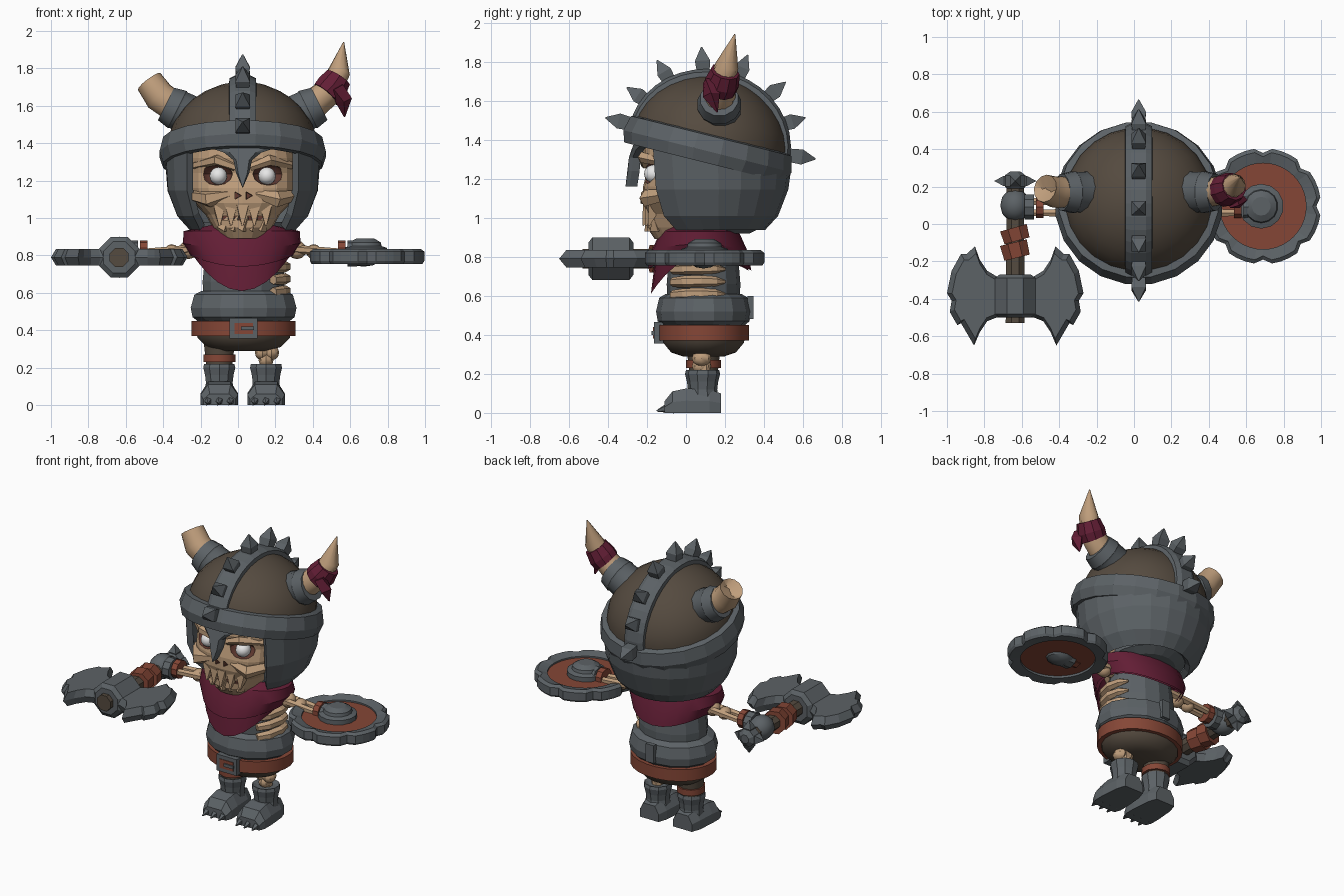
import bpy, bmesh, math
from math import sin, cos, pi, radians
from mathutils import Vector, Matrix

default_cube = bpy.data.objects.get("Cube")
if default_cube:
    bpy.data.objects.remove(default_cube, do_unlink=True)


def make_material(name, red, green, blue):
    material = bpy.data.materials.new(name)
    material.use_nodes = True
    material.diffuse_color = (red, green, blue, 1)
    material.node_tree.nodes["Principled BSDF"].inputs["Base Color"].default_value = (red, green, blue, 1)
    return material


steel = make_material("steel grey", .107, .122, .133)
brown = make_material("dark brown", .09, .069, .05)
bone = make_material("bone", .52, .34, .2)
cloth = make_material("crimson cloth", .125, .013, .036)
leather = make_material("red leather", .235, .062, .037)
socket = make_material("dark socket", .12, .042, .03)
white = make_material("eye white", .85, .85, .85)


def finish(name, bm, material, smooth=None, matrix=None):
    """Turn a bmesh into a named, coloured object."""
    if matrix:
        bm.transform(matrix)
    bmesh.ops.recalc_face_normals(bm, faces=bm.faces[:])
    mesh = bpy.data.meshes.new(name)
    bm.to_mesh(mesh)
    bm.free()
    mesh.materials.append(material)
    if smooth:
        mesh.polygons.foreach_set("use_smooth", [True] * len(mesh.polygons))
        mesh.set_sharp_from_angle(angle=radians(smooth))
    obj = bpy.data.objects.new(name, mesh)
    bpy.context.collection.objects.link(obj)
    return obj


def loft(name, rings, material, wrap=True, caps=True, closed=False, smooth=None, matrix=None):
    """Skin a list of equal-length rings; closed joins the last ring to the first."""
    bm = bmesh.new()
    rows = [[bm.verts.new(p) for p in ring] for ring in rings]
    n = len(rows[0])
    pairs = list(zip(rows, rows[1:])) + ([(rows[-1], rows[0])] if closed else [])
    for low, high in pairs:
        for i in range(n if wrap else n - 1):
            j = (i + 1) % n
            bm.faces.new((low[i], low[j], high[j], high[i]))
    if caps and not closed:
        bm.faces.new(rows[0])
        bm.faces.new(rows[-1])
    return finish(name, bm, material, smooth, matrix)


def ellipse(x, y, z, rx, ry, n):
    return [(x + rx * cos(2 * pi * (i + .5) / n), y + ry * sin(2 * pi * (i + .5) / n), z) for i in range(n)]


def lathe(name, profile, material, center=(0, 0), n=20, squash=1, **options):
    """Profile of (radius, z) turned around a vertical axis."""
    rings = [ellipse(*center, z, r, r * squash, n) for r, z in profile]
    return loft(name, rings, material, **options)


def tube(name, points, radii, material, n=8, smooth=None, matrix=None):
    """Round or faceted rod through points with a radius at each."""
    points = [Vector(p) for p in points]
    rings = []
    for k, p in enumerate(points):
        along = points[min(k + 1, len(points) - 1)] - points[max(k - 1, 0)]
        turn = along.to_track_quat('Z', 'Y')
        rings.append([p + turn @ Vector(q) for q in ellipse(0, 0, 0, radii[k], radii[k], n)])
    return loft(name, rings, material, smooth=smooth, matrix=matrix)


def ball(name, center, size, material, n=12, smooth=35):
    bm = bmesh.new()
    bmesh.ops.create_uvsphere(bm, u_segments=n, v_segments=max(6, n // 2), radius=1)
    return finish(name, bm, material, smooth, Matrix.Translation(center) @ Matrix.Diagonal((*size, 1)))


def box(name, center, size, material):
    bm = bmesh.new()
    bmesh.ops.create_cube(bm, size=1)
    return finish(name, bm, material, None, Matrix.Translation(center) @ Matrix.Diagonal((*size, 1)))


SIDES = (("right", -1), ("left", 1))
MID = .025

# Helmet dome, band and crest, tilted back
tilt = Matrix.Translation((MID, .12, 1.38)) @ Matrix.Rotation(radians(-14), 4, 'X')
steps = [radians(a) for a in range(0, 90, 11)]
lathe("helmet_dome", [(.4 * cos(a) ** 1.1, .35 * sin(a)) for a in steps], brown, n=24, smooth=30, matrix=tilt)
lathe("helmet_band", [(.38, -.1), (.43, -.1), (.45, -.04), (.43, .04), (.38, .05)], steel,
      closed=True, matrix=tilt)
arc = [radians(a) for a in range(-4, 186, 10)]
loft("helmet_crest", [[(x, -r * cos(a), (r - .04) * sin(a)) for x, r in
     ((-.075, .36), (-.07, .405), (-.04, .42), (.04, .42), (.07, .405), (.075, .36))] for a in arc],
     steel, matrix=tilt)
for number, degrees in enumerate((0, 21, 45, 72, 99, 126, 150, 174)):
    a = radians(degrees)
    tip = .55 if number in (0, 7) else .515
    tube(f"crest_spike_{number + 1}", [(0, -r * cos(a), (r - .02) * sin(a)) for r in (.38, tip - .07, tip)],
         (.045, .055, .004), steel, n=4, matrix=tilt)

# Cheek and neck guard, open at the face, with a closed underside
rows = []
for radius, height, opening in ((.4, None, 45), (.385, 1.15, 47), (.335, 1.02, 48), (.27, .95, 53)):
    row = []
    for i in range(17):
        a = radians(opening + (360 - 2 * opening) * i / 16)
        z = height or 1.36 + .25 * radius * cos(a)
        row.append((MID + radius * sin(a), .12 - radius * cos(a), z))
    rows.append(row)
guard = loft("neck_guard", rows, steel, wrap=False, caps=False)
shell = guard.modifiers.new("thickness", 'SOLIDIFY')
shell.thickness = .04
shell.offset = 0
lathe("helmet_underside", [(.17, .92), (.23, .95), (.23, .98)], steel, center=(MID, .16))

# Brow and nose plate
brow = [(-.2, 1.46), (-.19, 1.38), (-.1, 1.35), (-.05, 1.31), (-.035, 1.24), (0, 1.16)]
brow += [(-x, z) for x, z in brow[-2::-1]]
loft("nose_guard", [[(MID + s * x, y + abs(x) * .35, z) for x, z in brow]
     for y, s in ((-.25, 1), (-.29, 1), (-.31, .7))], steel)

# Skull with cut sockets, nose and mouth
skull_rows = ((.89, .12, .18), (.95, .16, .22), (1.02, .2, .22), (1.08, .26, .24),
              (1.16, .28, .24), (1.24, .28, .22), (1.32, .28, .24), (1.42, .26, .23))
bend = [radians(a) for a in range(180, 361, 18)]
skull = loft("skull", [[(MID + w * math.copysign(abs(cos(a)) ** .8, cos(a)), .02 + d * -abs(sin(a)) ** .7, z)
             for a in bend] for z, w, d in skull_rows], bone)
skull.data.materials.append(socket)
cutters = []
for side, s in SIDES:
    cutters.append(ball(side + "_socket_cutter", (MID + s * .14, -.2, 1.235), (.09, .09, .06), socket, n=10))
    cutters.append(tube(side + "_nose_cutter", [(MID + s * .03, -.3, 1.12), (MID + s * .03, -.16, 1.12)],
                        (.03, .02), socket, n=3))
cutters.append(box("mouth_cutter", (MID, -.2, 1), (.26, .07, .02), socket))
for cutter in cutters:
    cutter.data.materials.append(socket)
    cutter.data.polygons.foreach_set("material_index", [1] * len(cutter.data.polygons))
    cutter.hide_render = True
    cutter.hide_viewport = True
    cut = skull.modifiers.new(cutter.name, 'BOOLEAN')
    cut.operation = 'DIFFERENCE'
    cut.object = cutter
for i in range(5):
    x = MID + (i - 2) * .062
    depth = .015 * abs(i - 2)
    tube(f"upper_tooth_{i + 1}", [(x, depth - .19, 1.06), (x, depth - .22, .96)], (.045, .006), bone, n=4)
    tube(f"lower_tooth_{i + 1}", [(x * .8, depth - .18, .94), (x * .8 + .03, depth - .2, 1.01)], (.035, .006), bone, n=4)
for side, s in SIDES:
    ball(side + "_eye", (MID + s * .13, -.165, 1.225), (.047, .05, .047), white, n=16)
    tube(side + "_cheekbone", [(MID + s * x, y, z) for x, y, z in ((.07, -.2, 1.13), (.18, -.2, 1.1), (.27, -.09, 1.12))],
         (.02, .045, .03), bone, n=5)
    tube(side + "_brow_ridge", [(MID + s * x, y, z) for x, y, z in ((.04, -.21, 1.27), (.14, -.22, 1.31), (.26, -.1, 1.28))],
         (.02, .03, .02), bone, n=5)

# Horn cuffs, broken right horn, pointed left horn with a cloth wrap
for side, s in SIDES:
    tube(side + "_horn_cuff", [(MID + s * x, .17, z) for x, z in ((.19, 1.5), (.34, 1.575), (.35, 1.58), (.41, 1.61))],
         (.12, .11, .115, .1), steel, n=12, smooth=30)
tube("right_horn", [(-.32, .17, 1.58), (-.42, .17, 1.65), (-.475, .19, 1.73), (-.45, .18, 1.69)],
     (.085, .085, .075, .03), bone, n=12, smooth=40)
tube("left_horn", [(.38, .17, 1.59), (.49, .18, 1.68), (.54, .21, 1.78), (.565, .25, 1.94)],
     (.085, .075, .06, .003), bone, n=12, smooth=40)
tube("horn_wrap", [(.47, .175, 1.66), (.5, .185, 1.695), (.535, .2, 1.75)], (.085, .09, .075), cloth, n=10)
tube("horn_wrap_tail", [(.53, .12, 1.7), (.565, .13, 1.63), (.57, .16, 1.54)], (.04, .045, .004), cloth, n=4)

# Torso, belt and ribs
body = dict(center=(.03, .09), squash=.84)
lathe("hips", [(.13, .29), (.2, .31), (.25, .36), (.26, .42)], brown, smooth=40, **body)
lathe("belt", [(.25, .37), (.28, .37), (.28, .45), (.25, .45)], leather, n=24, smooth=30, **body)
lathe("waist_armor", [(.24, .44), (.28, .47), (.29, .52), (.27, .59), (.23, .61)], steel, n=14, **body)
lathe("chest_armor", [(.22, .58), (.225, .66), (.215, .76), (.19, .9)], steel, n=14, **body)
box("buckle", (.03, -.14, .41), (.15, .05, .11), steel)
box("buckle_inset", (.03, -.165, .41), (.1, .008, .06), leather)
box("buckle_prong", (.05, -.17, .41), (.07, .015, .02), steel)
box("back_tab", (.03, .33, .54), (.06, .03, .12), steel)
for number, z in enumerate((.59, .655, .72)):
    turns = [radians(a) for a in (-45, -25, 0, 20, 35)]
    tube(f"rib_{number + 1}", [(.03 + .225 * cos(a), .08 + .21 * sin(a), z + .02 * cos(a)) for a in turns],
         (.025, .03, .03, .025, .008), bone, n=6)


# Bandana with a pointed front and a folded collar
def bandana(name, grow, drop):
    rings = []
    for radius, depth, blend in ((.22, .15, -.15), (.31, .2, 0), (.3 + grow, .23 + grow, .5), (.26 + grow, .25 + grow, 1)):
        ring = []
        for i in range(24):
            a = 2 * pi * i / 24
            front = -sin(a)
            low = .8 - (drop if front > 0 else .07) * front ** 2
            ring.append((.02 + radius * cos(a), .07 + depth * sin(a), .93 + (low - .93) * blend))
        rings.append(ring)
    loft(name, rings, cloth, caps=False, smooth=25)


bandana("bandana", 0, .19)
bandana("bandana_fold", .015, .06)

# Arms with round gauntlets
for side, s in SIDES:
    ball(side + "_shoulder", (MID + s * .29, .09, .83), (.05, .05, .05), bone)
    ball(side + "_elbow", (MID + s * .38, .09, .82), (.04, .05, .04), bone)
    for label, y in (("front", .06), ("back", .12)):
        tube(f"{side}_{label}_arm_bone", [(MID + s * .18, y, .84), (MID + s * .6, y, .81)], (.025, .02), bone, n=6)
    tube(side + "_wrist_strap", [(MID + s * .51, .09, .82), (MID + s * .55, .09, .82)], (.06, .06), leather, n=10)
    tube(side + "_gauntlet_cuff", [(MID + s * .56, .09, .81), (MID + s * .61, .09, .81)], (.07, .07), steel, n=10)
ball("right_fist", (-.635, .1, .8), (.08, .09, .08), steel)
ball("left_fist", (.67, .09, .79), (.1, .08, .05), steel)

# Legs and clawed boots
tube("right_trouser", [(-.1, .09, .18), (-.1, .09, .36)], (.07, .09), brown, n=10, smooth=40)
tube("right_leg_strap", [(-.1, .09, .23), (-.1, .09, .27)], (.09, .09), leather, n=10, smooth=40)
tube("left_shin", [(.15, .09, .14), (.15, .09, .36)], (.035, .04), bone)
for number, (x, z) in enumerate(((.13, .28), (.18, .28), (.15, .24))):
    ball(f"left_knee_{number + 1}", (x, .08, z), (.04, .05, .04), bone, n=8)
for side, x in (("right", -.1), ("left", .15)):
    lathe(side + "_boot_shaft", [(.085, .06), (.075, .12), (.08, .16), (.09, .2), (.085, .22), (.06, .21)], steel,
          center=(x, .085), n=10)
    loft(side + "_boot_foot", [[(x + w * u, y, h * v) for u, v in
         ((-1, 0), (-1, .5), (-.6, 1), (.6, 1), (1, .5), (1, 0))]
         for y, w, h in ((.18, .07, .1), (.12, .09, .12), (0, .1, .125), (-.07, .1, .11), (-.11, .085, .06))], steel)
    for k in (-1, 0, 1):
        tube(f"{side}_claw_{k + 2}", [(x + k * .06, -.07, .03), (x + k * .06, -.15, .01)], (.035, .004), steel, n=5)

# Double-bladed axe
AX, AZ = -.635, .79
tube("axe_handle", [(AX, .24, AZ), (AX, -.53, AZ)], (.05, .055), brown, n=8)
for number, (start, end) in enumerate(((-.02, -.09), (-.1, -.18))):
    tube(f"grip_wrap_{number + 1}", [(AX - .01, start, AZ), (AX + .01, end, AZ)], (.08, .075), leather, n=8)
tube("axe_socket", [(AX, y, AZ) for y in (-.27, -.29, -.48, -.5)], (.09, .118, .118, .09), steel, n=8)
tube("axe_pommel", [(AX, y, AZ) for y in (.18, .2, .26, .28)], (.04, .06, .06, .03), steel, n=8)
for number, (dx, dz) in enumerate(((1, 0), (-1, 0), (0, 1), (0, -1))):
    tube(f"pommel_spike_{number + 1}", [(AX + dx * r, .23, AZ + dz * r) for r in (.03, .06, .11)],
         (.025, .04, .002), steel, n=4)
edge = [(.04, -.28), (.1, -.28), (.15, -.25), (.19, -.19), (.215, -.12), (.26, -.16), (.29, -.16), (.34, -.25),
        (.365, -.37), (.34, -.41), (.35, -.47), (.31, -.54), (.29, -.53), (.22, -.65), (.19, -.58),
        (.15, -.52), (.1, -.5), (.04, -.5)]
for side, s in SIDES:
    loft(side + "_axe_blade", [[(AX + s * (.17 + (x - .17) * k), -.385 + (y + .385) * k, AZ + z) for x, y in edge]
         for k, z in ((.86, -.045), (1, 0), (.86, .045))], steel)

# Round shield lying flat on the left arm
SHIELD = Vector((.69, .095, .79))
rim = []
for radius, z, notch in ((.23, -.03, 0), (.3, -.035, .025), (.31, -.02, .025), (.31, .03, .025), (.29, .045, .025), (.23, .03, 0)):
    rim.append([SHIELD + Vector(((radius - notch * (i % 5 == 0)) * cos(2 * pi * i / 40),
                (radius - notch * (i % 5 == 0)) * sin(2 * pi * i / 40), z)) for i in range(40)])
loft("shield_rim", rim, steel, closed=True)
lathe("shield_face", [(.25, .775), (.25, .81)], leather, center=SHIELD[:2], n=32)
lathe("shield_boss", [(.12, .8), (.12, .84), (.09, .85), (.085, .87), (.05, .89)], steel,
      center=(.68, .095), n=14, smooth=30)
